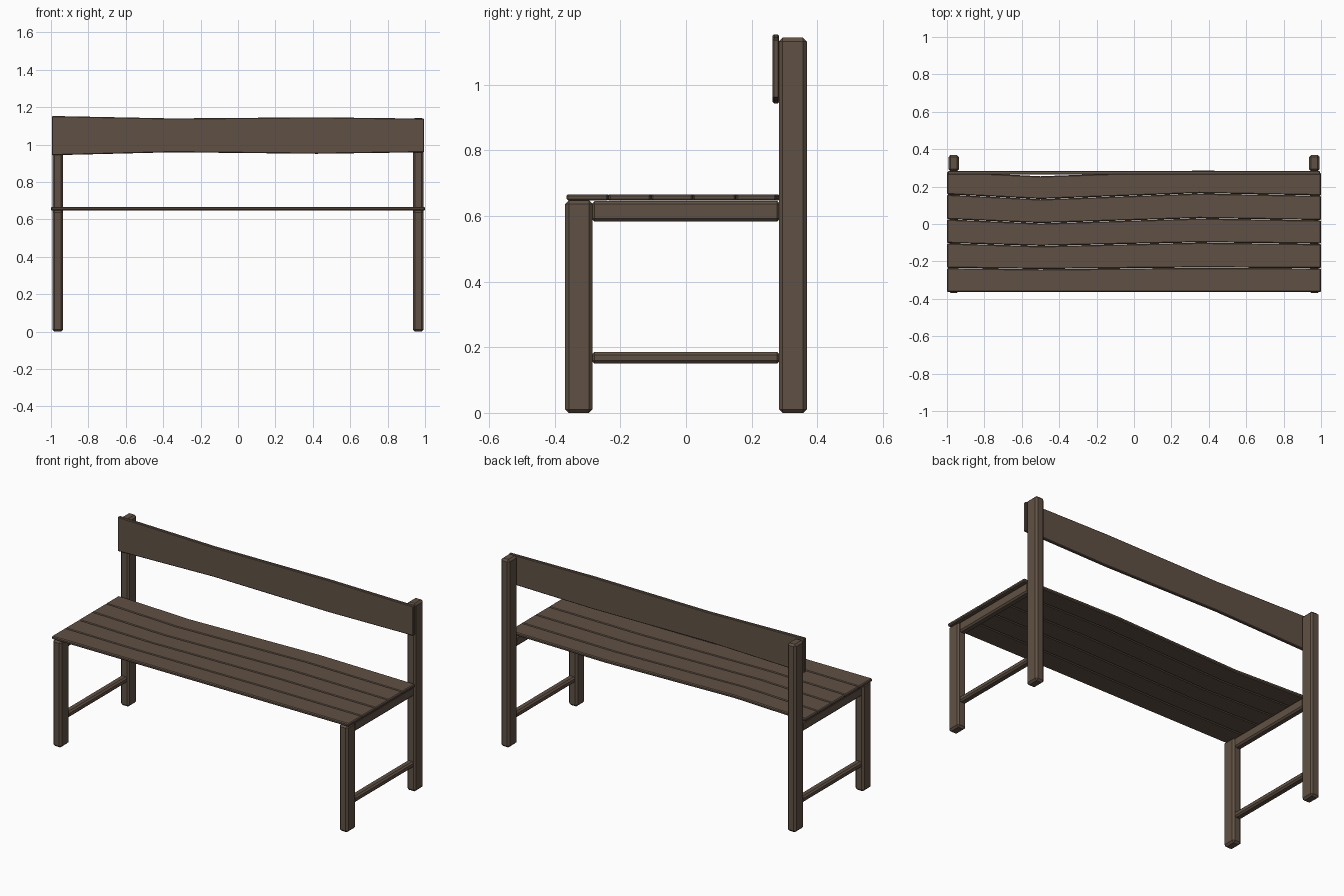
import bpy, bmesh

cube = bpy.data.objects.get("Cube")
if cube:
    bpy.data.objects.remove(cube, do_unlink=True)

COLOUR = (0.118, 0.083, 0.058, 1.0)
wood = bpy.data.materials.new("brown_wood")
wood.use_nodes = True
wood.diffuse_color = COLOUR
bsdf = next(n for n in wood.node_tree.nodes if n.type == "BSDF_PRINCIPLED")
bsdf.inputs["Base Color"].default_value = COLOUR
bsdf.inputs["Roughness"].default_value = 0.8


def finish(bm, name, bevel):
    bmesh.ops.recalc_face_normals(bm, faces=bm.faces[:])
    mesh = bpy.data.meshes.new(name)
    bm.to_mesh(mesh)
    bm.free()
    mesh.materials.append(wood)
    obj = bpy.data.objects.new(name, mesh)
    bpy.context.collection.objects.link(obj)
    mod = obj.modifiers.new("worn_edges", "BEVEL")
    mod.width = bevel
    mod.segments = 1
    mod.limit_method = "ANGLE"
    return obj


def beam(name, x, y, z, bevel):
    """Bevelled box spanning the given (low, high) ranges."""
    bm = bmesh.new()
    bmesh.ops.create_cube(bm, size=1)
    for v in bm.verts:
        v.co = [(lo + hi) / 2 + c * (hi - lo) for c, (lo, hi) in zip(v.co, (x, y, z))]
    return finish(bm, name, bevel)


def board(name, xs, low, high, near, far, upright=False, bevel=0.004):
    """Wavy board: low and high edges along x, with thickness near to far."""
    bm = bmesh.new()
    rings = []
    for x, a, b in zip(xs, low, high):
        corners = [(a, near), (b, near), (b, far), (a, far)]
        rings.append([bm.verts.new((x, d, w) if upright else (x, w, d))
                      for w, d in corners])
    for r, s in zip(rings, rings[1:]):
        for i in range(4):
            j = (i + 1) % 4
            bm.faces.new((r[i], r[j], s[j], s[i]))
    bm.faces.new(rings[0])
    bm.faces.new(rings[-1])
    return finish(bm, name, bevel)


# Legs and side rails, mirrored left and right
for side, s in (("left", 1), ("right", -1)):
    leg_x = sorted((s * 0.935, s * 0.993))
    rail_x = sorted((s * 0.942, s * 0.986))
    beam(side + "_front_leg", leg_x, (-0.368, -0.285), (0, 0.648), 0.011)
    beam(side + "_back_leg", leg_x, (0.283, 0.368), (0, 1.143), 0.011)
    beam(side + "_seat_rail", rail_x, (-0.288, 0.287), (0.583, 0.645), 0.009)
    beam(side + "_stretcher", rail_x, (-0.288, 0.287), (0.15, 0.186), 0.009)

# Seat planks: the wave grows from the straight front edge to the back
stations = (-1, -0.5, 0.35, 1)
wave = (0.004, -0.021, 0.010, -0.002)
edges = [[y + amount * w for w in wave] for y, amount in (
    (-0.365, 0), (-0.236, 0.25), (-0.105, 0.6), (0.022, 0.85), (0.154, 1), (0.277, 1))]
for i, (front, back) in enumerate(zip(edges, edges[1:])):
    board(f"seat_plank_{i + 1}", stations, [y + 0.0008 for y in front],
          [y - 0.0008 for y in back], 0.647, 0.666, bevel=0.005)

# Backrest board with gently uneven edges
board("backrest_board", (-0.995, -0.35, 0.42, 0.995),
      (0.943, 0.959, 0.951, 0.959), (1.153, 1.140, 1.146, 1.139),
      0.264, 0.284, upright=True)
